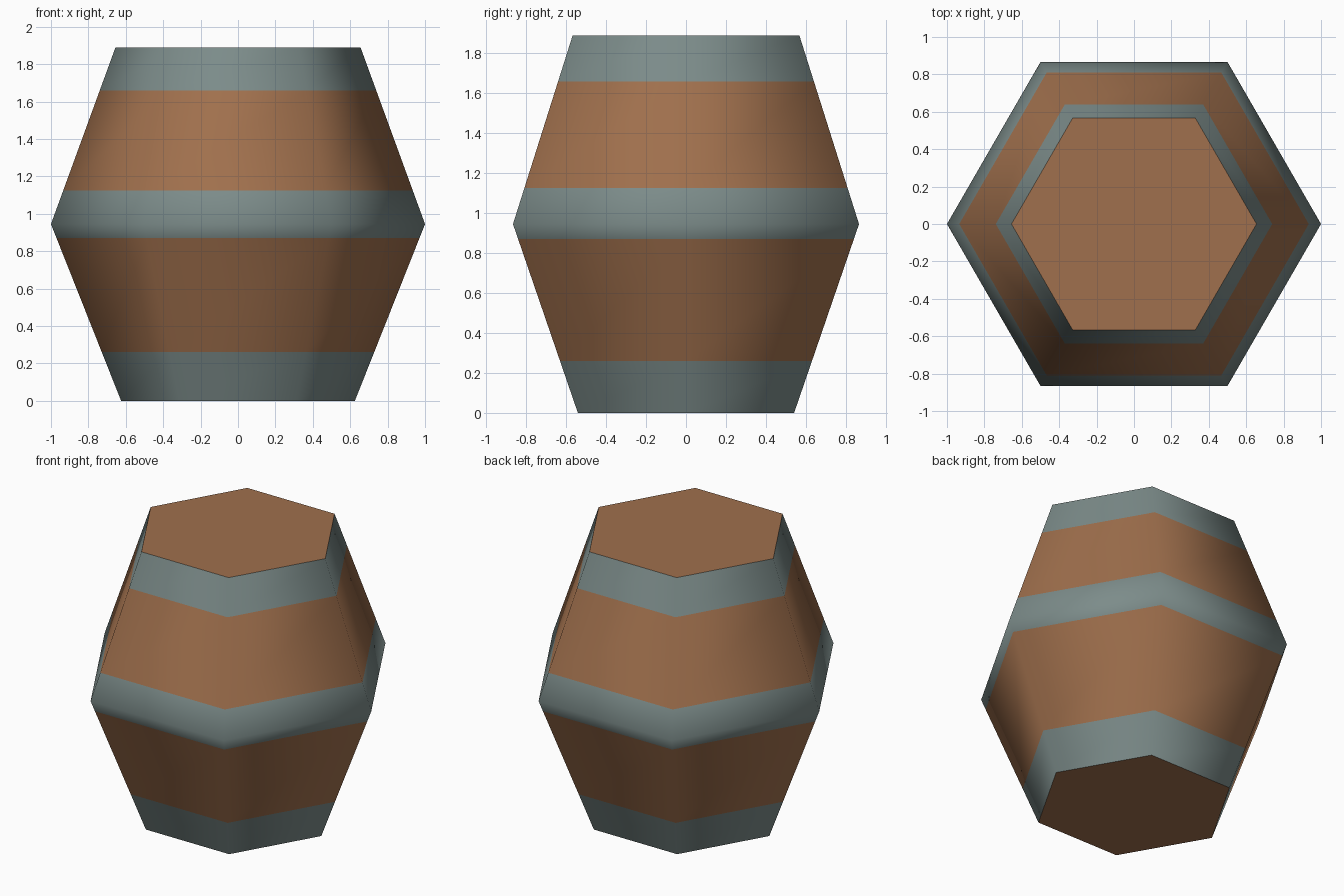
import bpy, bmesh, math

if "Cube" in bpy.data.objects:
    bpy.data.objects.remove(bpy.data.objects["Cube"])

SIDES = 6
# Profile rings: (height, radius); bulge peaks at the middle
KEYS = [(0.0, 0.625), (0.945, 1.0), (1.89, 0.655)]
HOOPS = [(0.0, 0.26), (0.87, 1.125), (1.66, 1.89)]


def material(name, rgb):
    m = bpy.data.materials.new(name)
    m.diffuse_color = (*rgb, 1.0)
    m.use_nodes = True
    m.node_tree.nodes["Principled BSDF"].inputs["Base Color"].default_value = m.diffuse_color
    return m


def radius(z):
    for (z0, r0), (z1, r1) in zip(KEYS, KEYS[1:]):
        if z <= z1:
            return r0 + (r1 - r0) * (z - z0) / (z1 - z0)
    return KEYS[-1][1]


wood = material("brown_wood", (0.352, 0.162, 0.074))
metal = material("grey_metal", (0.202, 0.262, 0.254))

# Barrel body: six-sided rings cut at the hoop edges
heights = sorted({z for hoop in HOOPS for z in hoop} | {z for z, _ in KEYS})
bm = bmesh.new()
rings = []
for z in heights:
    r = radius(z)
    rings.append([bm.verts.new((r * math.cos(a), r * math.sin(a), z))
                  for a in (i * math.tau / SIDES for i in range(SIDES))])

# Staves and hoops: coloured by height, smooth around the sides
for low, high in zip(rings, rings[1:]):
    mid = (low[0].co.z + high[0].co.z) / 2
    for i in range(SIDES):
        j = (i + 1) % SIDES
        f = bm.faces.new((low[i], low[j], high[j], high[i]))
        f.smooth = True
        f.material_index = int(any(a < mid < b for a, b in HOOPS))

# Flat wooden lid and base with sharp rims
for cap in (bm.faces.new(rings[-1]), bm.faces.new(rings[0][::-1])):
    for e in cap.edges:
        e.smooth = False

mesh = bpy.data.meshes.new("barrel")
bm.to_mesh(mesh)
bm.free()
mesh.materials.append(wood)
mesh.materials.append(metal)
bpy.context.collection.objects.link(bpy.data.objects.new("barrel", mesh))
